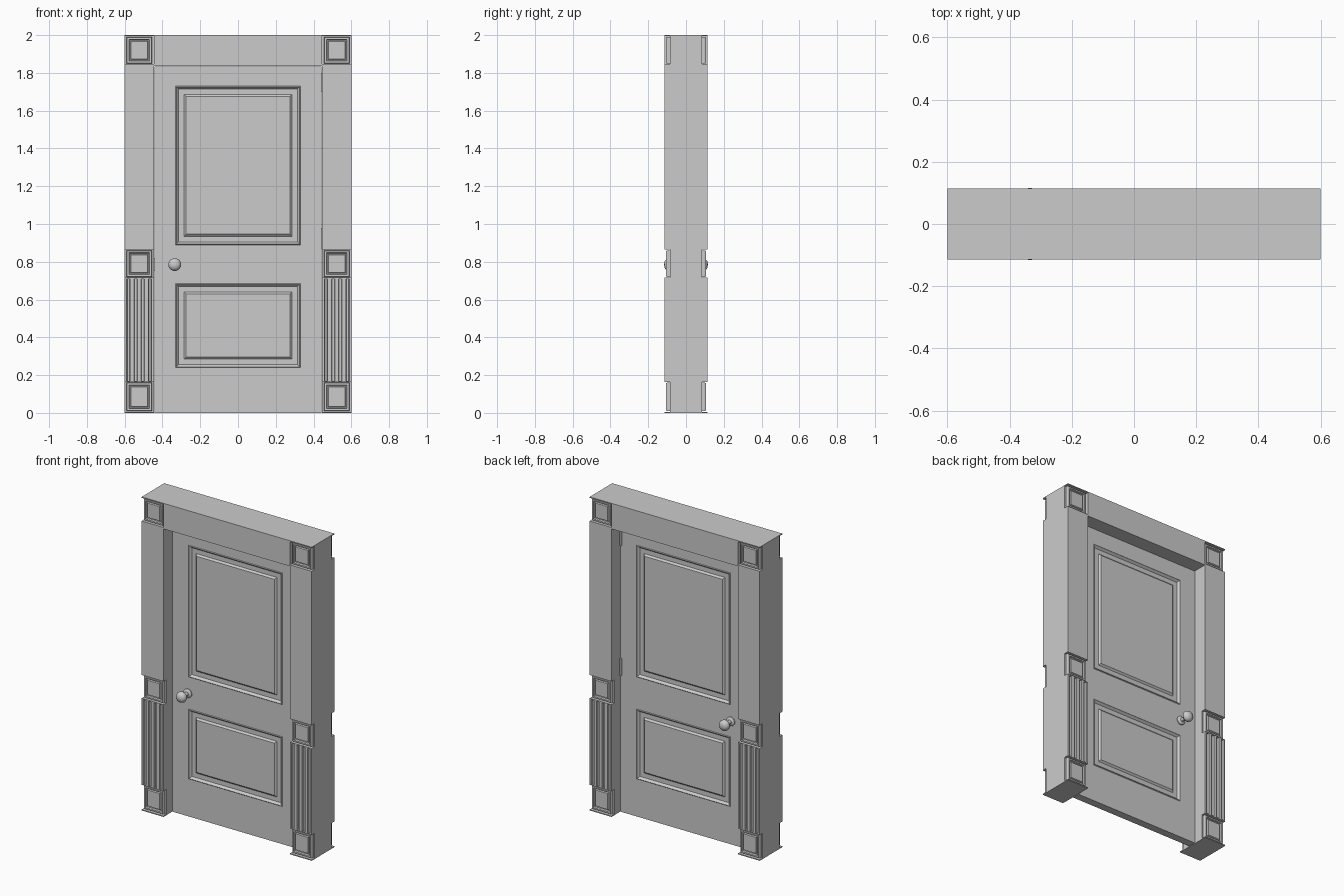
import bpy, bmesh, math
from mathutils import Matrix

if "Cube" in bpy.data.objects:
    bpy.data.objects.remove(bpy.data.objects["Cube"])

D = 0.114            # half depth of the frame
OUT, INN = 0.6, 0.446


def finish(bm, name):
    bmesh.ops.remove_doubles(bm, verts=bm.verts, dist=1e-5)
    bmesh.ops.recalc_face_normals(bm, faces=bm.faces)
    me = bpy.data.meshes.new(name)
    bm.to_mesh(me)
    bm.free()
    ob = bpy.data.objects.new(name, me)
    bpy.context.collection.objects.link(ob)
    return ob


def add_box(bm, x0, x1, y0, y1, z0, z1):
    m = Matrix.Translation(((x0 + x1) / 2, (y0 + y1) / 2, (z0 + z1) / 2))
    m = m @ Matrix.Diagonal((x1 - x0, y1 - y0, z1 - z0, 1))
    bmesh.ops.create_cube(bm, size=1, matrix=m)


def box(name, *dims):
    bm = bmesh.new()
    add_box(bm, *dims)
    return finish(bm, name)


def add_rings(bm, x0, x1, z0, z1, steps):
    """Nested rectangles (inset, y) joined into a stepped moulding, capped."""
    prev = None
    for i, y in steps:
        ring = [bm.verts.new(p) for p in ((x0 + i, y, z0 + i), (x1 - i, y, z0 + i),
                                          (x1 - i, y, z1 - i), (x0 + i, y, z1 - i))]
        if prev:
            for k in range(4):
                bm.faces.new((prev[k], prev[(k + 1) % 4], ring[(k + 1) % 4], ring[k]))
        prev = ring
    bm.faces.new(prev)


# square corner blocks with recessed sides, moulded faces and thin lips
BLOCK = [(0.009, 0.083), (0.009, 0.098), (0.013, 0.107), (0.022, 0.107),
         (0.025, 0.097), (0.030, 0.097), (0.034, 0.104)]
BLOCKS = {"base": (0.0, 0.17), "middle": (0.71, 0.87), "top": (1.84, 2.0)}


def corner_block(name, s, z0, z1):
    a, b = sorted((s * OUT, s * INN))
    bm = bmesh.new()
    add_box(bm, a, b, -0.085, 0.085, z0, z1)
    for f in (-1, 1):
        add_rings(bm, a, b, z0, z1, [(i, f * y) for i, y in BLOCK])
    t = 0.006
    add_box(bm, a, b, -D, D, z0, z0 + t)
    add_box(bm, a, b, -D, D, z1 - t, z1)
    return finish(bm, name)


# fluted shaft extruded from a grooved cross-section
def fluted_shaft(name, s, z0, z1):
    front = [(0, -D)]
    for c in (0.020, 0.058, 0.096, 0.134):
        front += [(c - 0.009, -D), (c - 0.006, -D + 0.012),
                  (c + 0.006, -D + 0.012), (c + 0.009, -D)]
    front.append((OUT - INN, -D))
    outline = front + [(x, -y) for x, y in reversed(front)]
    bm = bmesh.new()
    face = bm.faces.new([bm.verts.new((s * (OUT - x), y, z0)) for x, y in outline])
    r = bmesh.ops.extrude_face_region(bm, geom=[face])
    bmesh.ops.translate(bm, vec=(0, 0, z1 - z0),
                        verts=[v for v in r["geom"] if isinstance(v, bmesh.types.BMVert)])
    return finish(bm, name)


for side, s in (("left", -1), ("right", 1)):
    a, b = sorted((s * OUT, s * INN))
    for part, (z0, z1) in BLOCKS.items():
        corner_block(f"{part}_block_{side}", s, z0, z1)
    fluted_shaft(f"fluted_shaft_{side}", s, 0.17, 0.71)
    box(f"upper_jamb_{side}", a, b, -D, D, 0.87, 1.84)
box("header", -INN, INN, -D, D, 1.837, 2.0)

# door leaf with two raised panels on each face
W, H, T = 0.443, 1.833, 0.025
xs = (-W, -0.33, 0.33, W)
zs = (0.0, 0.24, 0.685, 0.89, 1.73, H)
PANEL = [(0, T), (0.004, T + 0.004), (0.016, T - 0.010), (0.045, T - 0.010), (0.056, T)]
bm = bmesh.new()
for f in (-1, 1):
    for i in range(3):
        for j in range(5):
            x0, x1, z0, z1 = xs[i], xs[i + 1], zs[j], zs[j + 1]
            panel = i == 1 and j in (1, 3)
            steps = [(d, f * y) for d, y in PANEL] if panel else [(0, f * T)]
            add_rings(bm, x0, x1, z0, z1, steps)
bmesh.ops.remove_doubles(bm, verts=bm.verts, dist=1e-5)
rim = [e for e in bm.edges if e.is_boundary]
bmesh.ops.bridge_loops(bm, edges=rim)
finish(bm, "door_leaf")

# knobs turned from a profile (radius, distance from door centre)
KNOB = [(0, 0.020), (0.028, 0.020), (0.028, 0.030), (0.022, 0.035), (0.012, 0.038),
        (0.011, 0.066), (0.022, 0.072), (0.032, 0.082), (0.034, 0.092),
        (0.030, 0.104), (0.018, 0.113), (0, 0.116)]
for face, f in (("front", -1), ("back", 1)):
    bm = bmesh.new()
    vs = [bm.verts.new((r, f * y, 0)) for r, y in KNOB]
    es = [bm.edges.new(p) for p in zip(vs, vs[1:])]
    bmesh.ops.spin(bm, geom=vs + es, cent=(0, 0, 0), axis=(0, 1, 0),
                   angle=2 * math.pi, steps=20, use_duplicate=False)
    ob = finish(bm, f"knob_{face}")
    ob.location = (-0.335, 0, 0.785)
    bpy.ops.object.select_all(action='DESELECT')
    ob.select_set(True)
    bpy.context.view_layer.objects.active = ob
    bpy.ops.object.shade_smooth_by_angle(angle=math.radians(35))

# hinge barrels on the back edge and the latch plate
for name, z0, z1 in (("upper_hinge", 1.70, 1.80), ("lower_hinge", 0.87, 0.98)):
    bm = bmesh.new()
    bmesh.ops.create_cone(bm, cap_ends=True, segments=12, radius1=0.006, radius2=0.006,
                          depth=z1 - z0, matrix=Matrix.Translation((0.441, 0.028, (z0 + z1) / 2)))
    finish(bm, name)
box("latch_plate", -0.447, -0.441, -0.012, 0.012, 0.75, 0.82)
